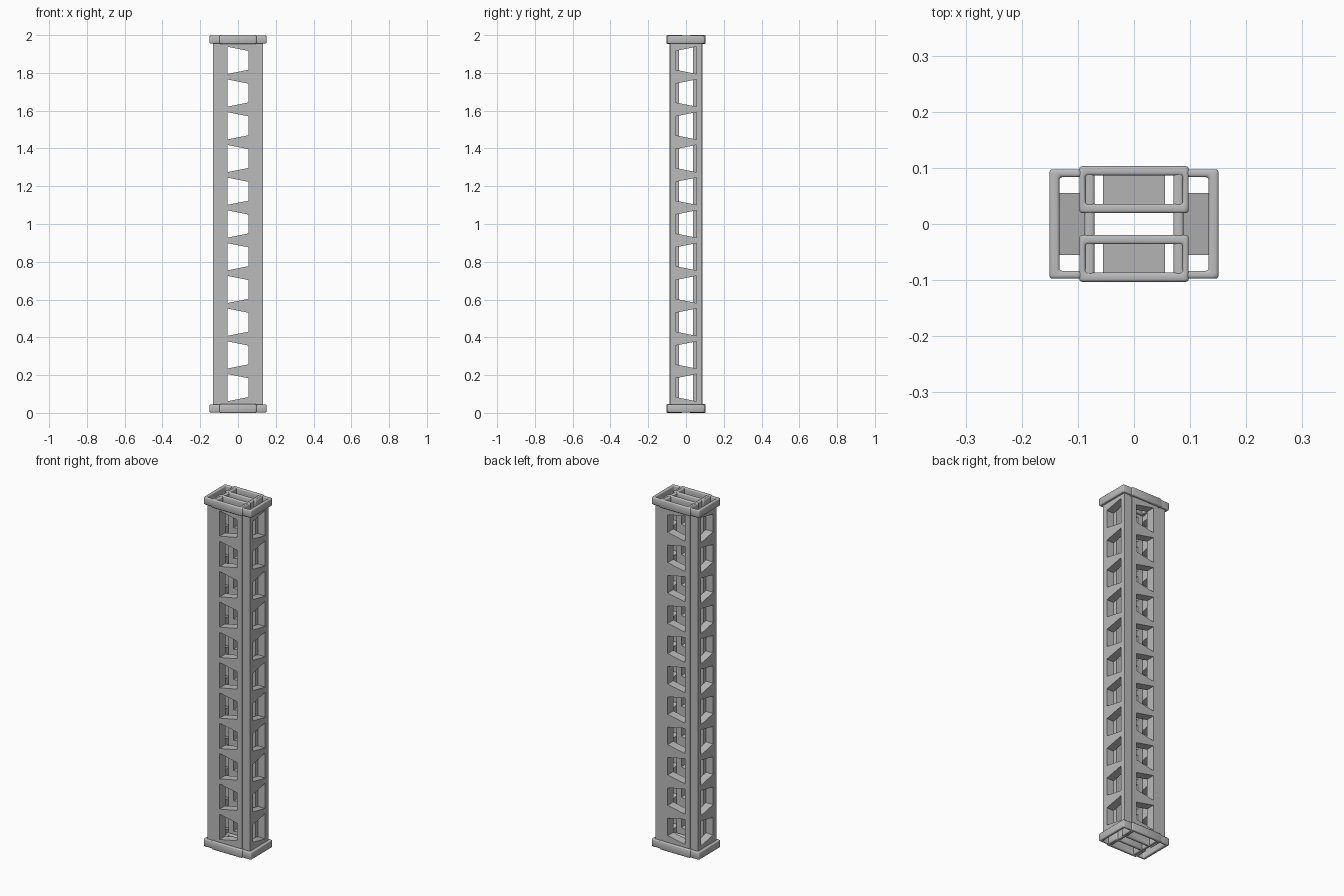
import bpy, bmesh, math

if "Cube" in bpy.data.objects:
    bpy.data.objects.remove(bpy.data.objects["Cube"])

metal = bpy.data.materials.new("plain_grey")
metal.use_nodes = True
GREY = (0.5, 0.5, 0.5, 1)
metal.diffuse_color = GREY
metal.node_tree.nodes["Principled BSDF"].inputs["Base Color"].default_value = GREY

HEIGHT = 2.0
WINDOWS = 11
PITCH = 0.1733
HALF_WINDOW = 0.055           # half width of a window
TALL, SHORT = 0.072, 0.05     # half heights of a window's two sides


def finish(name, bm):
    bmesh.ops.recalc_face_normals(bm, faces=bm.faces)
    mesh = bpy.data.meshes.new(name)
    bm.to_mesh(mesh)
    bm.free()
    mesh.materials.append(metal)
    ob = bpy.data.objects.new(name, mesh)
    bpy.context.collection.objects.link(ob)
    return ob


def levels(half):
    """Heights of window sills and heads down one side of a wall."""
    zs = [0.02]
    for i in range(WINDOWS):
        mid = HEIGHT / 2 + (i - WINDOWS // 2) * PITCH
        zs += [mid - half, mid + half]
    return zs + [HEIGHT - 0.02]


def channel(name, half_width, near, far, sideways):
    """Open-ended thin tube with trapezoid window tunnels through it."""
    bm = bmesh.new()
    flip = -1 if sideways else 1
    columns = [(-half_width, TALL), (-HALF_WINDOW, TALL),
               (HALF_WINDOW, SHORT), (half_width, SHORT)]

    def wall(depth):
        grid = []
        for u, half in columns:
            u *= flip
            grid.append([bm.verts.new((depth, u, z) if sideways else (u, depth, z))
                         for z in levels(half)])
        return grid

    a, b = wall(near), wall(far)
    for row in range(2 * WINDOWS + 1):
        is_window = row % 2 == 1
        for col in range(3):
            if is_window and col == 1:
                # tunnel lining
                ring = [(1, row), (2, row), (2, row + 1), (1, row + 1)]
                for (c, r), (d, s) in zip(ring, ring[1:] + ring[:1]):
                    bm.faces.new((a[c][r], a[d][s], b[d][s], b[c][r]))
            else:
                for g in (a, b):
                    bm.faces.new((g[col][row], g[col + 1][row],
                                  g[col + 1][row + 1], g[col][row + 1]))
        # narrow sides of the tube
        for c in (0, 3):
            bm.faces.new((a[c][row], b[c][row], b[c][row + 1], a[c][row + 1]))
    return finish(name, bm)


def collar(name, x, y, pad_x, pad_y, z):
    """Rounded rectangular frame around the end of a channel."""
    bm = bmesh.new()

    def loop(px, py, height):
        return [bm.verts.new(p) for p in (
            (x[0] - px, y[0] - py, height), (x[1] + px, y[0] - py, height),
            (x[1] + px, y[1] + py, height), (x[0] - px, y[1] + py, height))]

    loops = [loop(pad_x, pad_y, z[0]), loop(pad_x, pad_y, z[1]),
             loop(0, 0, z[1]), loop(0, 0, z[0])]
    for p, q in zip(loops, loops[1:] + loops[:1]):
        for i in range(4):
            j = (i + 1) % 4
            bm.faces.new((p[i], p[j], q[j], q[i]))
    bmesh.ops.bevel(bm, geom=bm.edges[:], offset=0.005, segments=3,
                    profile=0.5, affect='EDGES', clamp_overlap=True)
    ob = finish(name, bm)
    bpy.ops.object.select_all(action='DESELECT')
    ob.select_set(True)
    bpy.context.view_layer.objects.active = ob
    bpy.ops.object.shade_smooth_by_angle(angle=math.radians(40))


# Front and back channels run across x, left and right channels across y
WIDE, DEEP = 0.0865, 0.0835
for sign, wide_name, deep_name in ((-1, "front", "right"), (1, "back", "left")):
    ys = sorted((sign * 0.036, sign * 0.0865))
    xs = sorted((sign * 0.088, sign * 0.133))
    channel(wide_name + "_channel", WIDE, *ys, False)
    channel(deep_name + "_channel", DEEP, *xs, True)
    for end in ("bottom", "top"):
        inset = 0.002
        z_wide = (0, 0.047) if end == "bottom" else (HEIGHT - 0.047, HEIGHT)
        z_deep = (z_wide[0] + inset, z_wide[1] - inset)
        collar(f"{wide_name}_{end}_collar", (-WIDE, WIDE), ys, 0.011, 0.0165, z_wide)
        collar(f"{deep_name}_{end}_collar", xs, (-DEEP, DEEP), 0.0175, 0.014, z_deep)
